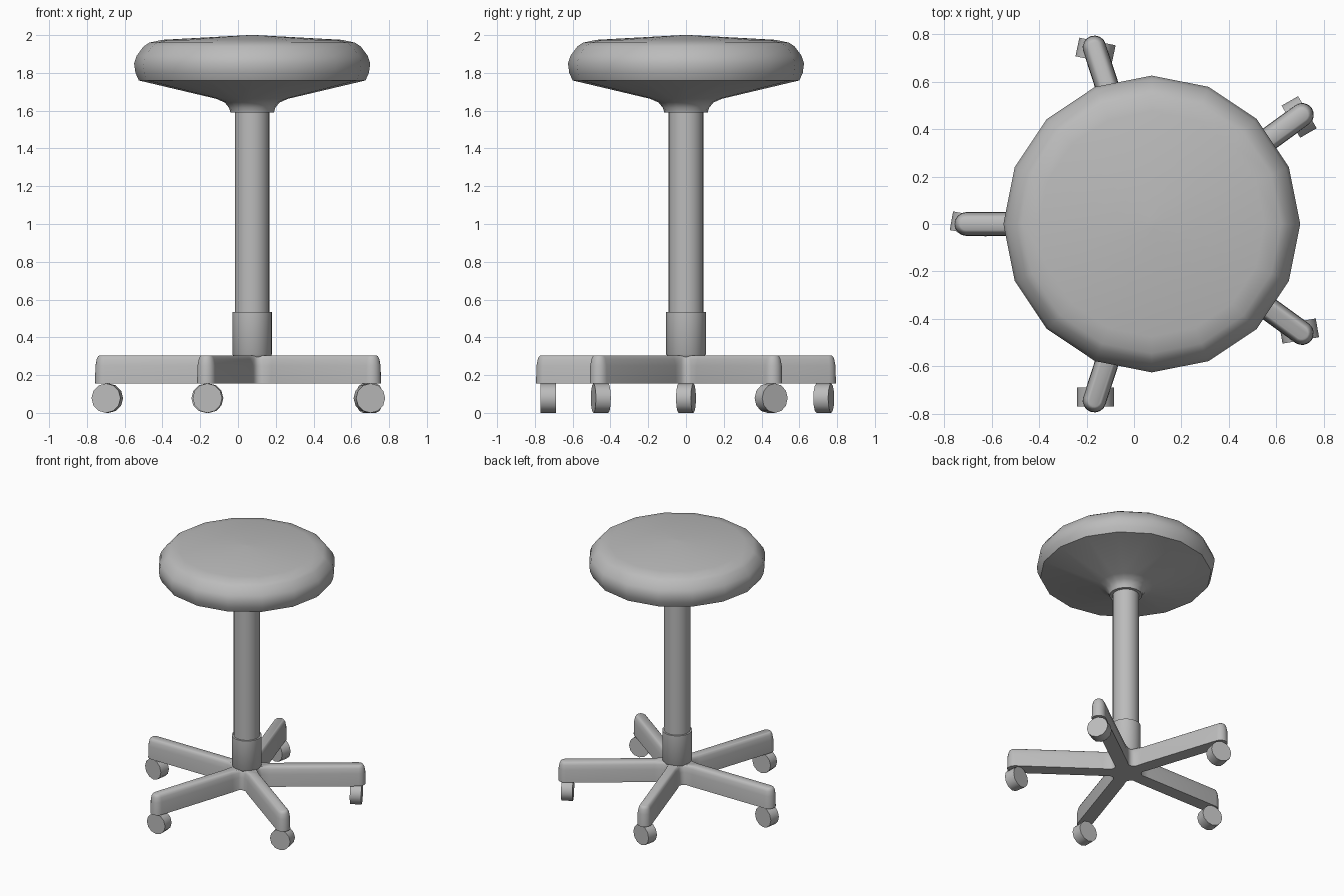
import bpy, bmesh
from math import sin, cos, pi, radians
from mathutils import Matrix, Vector

cube = bpy.data.objects.get("Cube")
if cube:
    bpy.data.objects.remove(cube, do_unlink=True)

CX = 0.075          # axis of the stool
ARMS = 5

grey = bpy.data.materials.new("light grey")
grey.use_nodes = True
COLOUR = (0.5, 0.5, 0.5, 1)
grey.diffuse_color = COLOUR
grey.node_tree.nodes["Principled BSDF"].inputs["Base Color"].default_value = COLOUR


def finish(name, bm, loc, angle=40):
    bmesh.ops.recalc_face_normals(bm, faces=bm.faces)
    mesh = bpy.data.meshes.new(name)
    bm.to_mesh(mesh)
    bm.free()
    mesh.materials.append(grey)
    ob = bpy.data.objects.new(name, mesh)
    ob.location = loc
    bpy.context.collection.objects.link(ob)
    bpy.ops.object.select_all(action='DESELECT')
    ob.select_set(True)
    bpy.context.view_layer.objects.active = ob
    bpy.ops.object.shade_smooth_by_angle(angle=radians(angle))
    return ob


def loft(name, rings, loc, angle=40):
    """Skin a stack of closed rings and cap both ends."""
    bm = bmesh.new()
    loops = [[bm.verts.new(p) for p in ring] for ring in rings]
    n = len(loops[0])
    for a, b in zip(loops, loops[1:]):
        for i in range(n):
            j = (i + 1) % n
            bm.faces.new((a[i], a[j], b[j], b[i]))
    bm.faces.new(loops[0])
    bm.faces.new(loops[-1])
    return finish(name, bm, loc, angle)


def lathe(name, profile, sides, angle=40):
    rings = [[(r * cos(2 * pi * i / sides), r * sin(2 * pi * i / sides), z)
              for i in range(sides)] for r, z in profile]
    return loft(name, rings, (CX, 0, 0), angle)


# Padded seat with its flared underside
lathe("seat", [(0.115, 1.59), (0.122, 1.615), (0.145, 1.643), (0.19, 1.663),
               (0.60, 1.76), (0.618, 1.80), (0.625, 1.85), (0.612, 1.89),
               (0.575, 1.94), (0.545, 1.96), (0.475, 1.975), (0.02, 2.0)], 16, 50)

# Column and the sleeve around its foot
lathe("column", [(0.092, 0.5), (0.092, 1.62)], 24)
lathe("sleeve", [(0.095, 0.295), (0.105, 0.31), (0.105, 0.535)], 24)


def star(inset, z):
    """Outline of the base: rounded arms joined by small fillets."""
    w = 0.05 - inset
    ring = []
    for k in range(ARMS):
        a = pi + 2 * pi * k / ARMS
        local = [(0.16, -w)]
        local += [(0.782 + w * cos(t), w * sin(t))
                  for t in (pi * (s / 8 - 0.5) for s in range(9))]
        local += [(0.16, w)]
        ring += [(u * cos(a) - v * sin(a), u * sin(a) + v * cos(a), z) for u, v in local]
        for turn, r in ((0.65, 0.118), (1, 0.107), (1.35, 0.118)):
            b = a + turn * pi / ARMS
            ring.append(((r - inset) * cos(b), (r - inset) * sin(b), z))
    return ring


# Five-armed base with softened top edges
loft("base", [star(0, 0.155), star(0.002, 0.25), star(0.009, 0.285),
              star(0.016, 0.299), star(0.024, 0.305)], (CX, 0, 0))

# Casters, each swivelled its own way
for k, swivel in enumerate((-10, 0, 10, -60, -12)):
    a = pi + 2 * pi * k / ARMS
    bm = bmesh.new()
    turn = Matrix.Rotation(radians(swivel), 4, 'Z') @ Matrix.Rotation(pi / 2, 4, 'X')
    bmesh.ops.create_cone(bm, cap_ends=True, segments=12, radius1=0.078,
                          radius2=0.078, depth=0.08, matrix=turn)
    finish(f"caster_{k + 1}", bm, Vector((CX + 0.767 * cos(a), 0.767 * sin(a), 0.078)))
